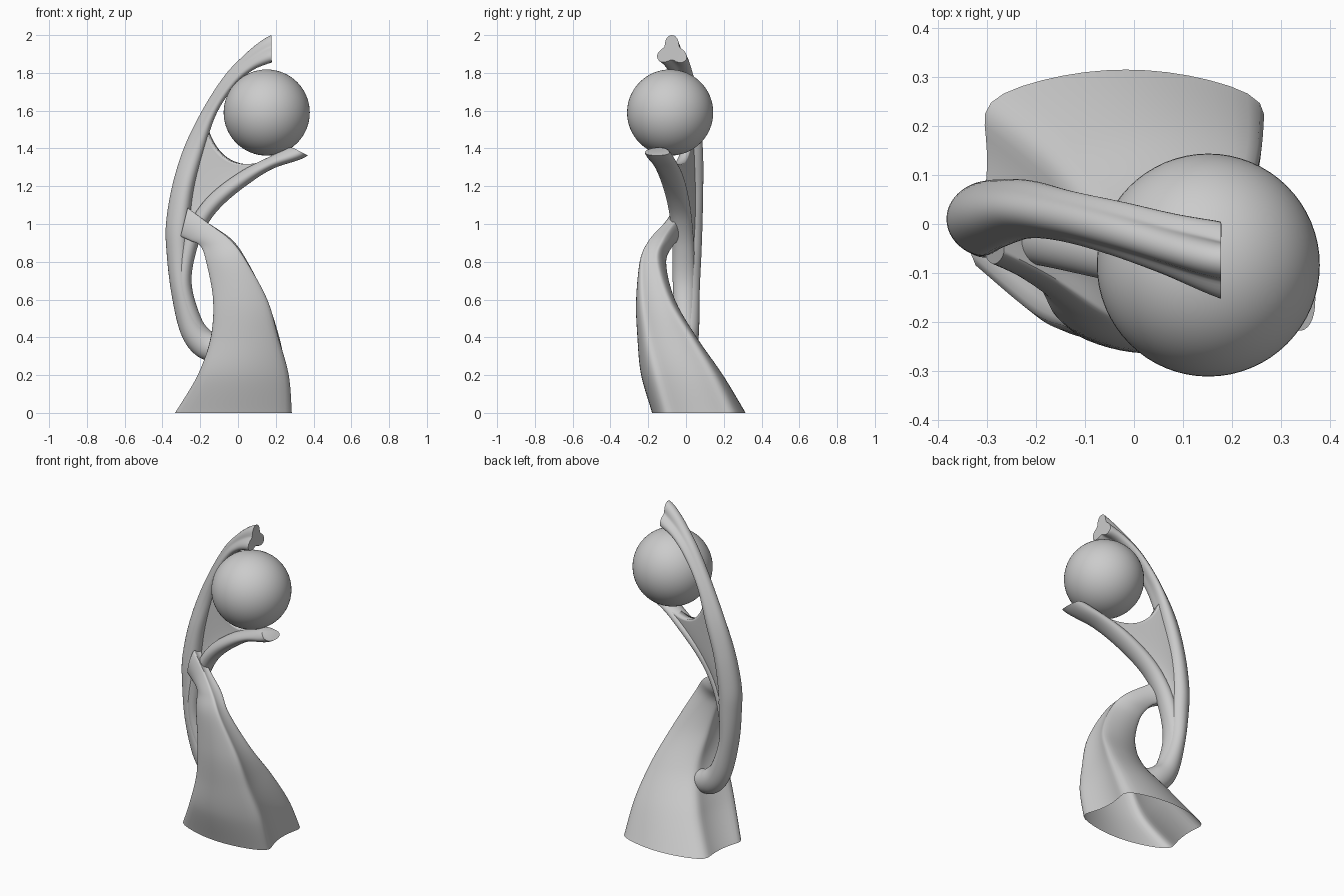
import bpy, bmesh, math
from mathutils import Vector

if "Cube" in bpy.data.objects:
    bpy.data.objects.remove(bpy.data.objects["Cube"])


def spline(keys, steps):
    """Catmull-Rom samples through tuples of numbers."""
    out = []
    last = len(keys) - 1
    for i in range(last):
        a, b, c, d = keys[max(i - 1, 0)], keys[i], keys[i + 1], keys[min(i + 2, last)]
        for j in range(steps):
            t = j / steps
            out.append([0.5 * (2 * q + (r - p) * t + (2 * p - 5 * q + 4 * r - s) * t * t
                               + (3 * q - p - 3 * r + s) * t ** 3)
                        for p, q, r, s in zip(a, b, c, d)])
    out.append(list(keys[-1]))
    return out


def finish(name, bm, angle=40):
    bmesh.ops.recalc_face_normals(bm, faces=bm.faces)
    me = bpy.data.meshes.new(name)
    bm.to_mesh(me)
    bm.free()
    ob = bpy.data.objects.new(name, me)
    bpy.context.collection.objects.link(ob)
    bpy.ops.object.select_all(action='DESELECT')
    ob.select_set(True)
    bpy.context.view_layer.objects.active = ob
    bpy.ops.object.shade_smooth_by_angle(angle=math.radians(angle))
    return ob


def loft(name, rings, cap_start=True):
    """Skin closed rings and cap the ends."""
    bm = bmesh.new()
    rows = [[bm.verts.new(p) for p in ring] for ring in rings]
    n = len(rows[0])
    for a, b in zip(rows, rows[1:]):
        for i in range(n):
            k = (i + 1) % n
            bm.faces.new((a[i], a[k], b[k], b[i]))
    if cap_start:
        bm.faces.new(rows[0][::-1])
    bm.faces.new(rows[-1])
    return finish(name, bm)


def arm(name, keys, end_tangent, lobes):
    """Sweep an oval (x, y, z, half width, half thickness), lobed toward the tip."""
    st = spline(keys, 8)
    pts = [Vector(s[:3]) for s in st]
    end = len(pts) - 1
    rings = []
    for i, s in enumerate(st):
        t = (pts[min(i + 1, end)] - pts[max(i - 1, 0)]).normalized()
        blend = max(0, (i - end + 8) / 8) ** 2
        t = t.lerp(Vector(end_tangent).normalized(), blend).normalized()
        n = t.cross(Vector((0, 1, 0))).normalized()
        w = n.cross(t)
        k = lobes * (i / end) ** 2
        ring = []
        for j in range(48):
            a = 2 * math.pi * j / 48
            r = 1 - k + k * math.cos(3 * (a - math.pi / 2))
            ring.append(pts[i] + w * s[3] * r * math.cos(a) + n * s[4] * r * math.sin(a))
        rings.append(ring)
    return loft(name, rings)


# Twisting pedestal, open underneath: corners front-left, front-right, back-right, back-left
base_keys = [
    (-.35, -.085, 0, .305, -.12, 0, .282, .252, 0, -.315, .252, 0),
    (-.23, -.185, .2, .285, -.17, .2, .27, .155, .2, -.18, .14, .2),
    (-.16, -.21, .4, .225, -.215, .4, .23, .035, .4, -.08, .01, .4),
    (-.142, -.215, .6, .163, -.24, .6, .158, -.085, .6, -.09, -.085, .6),
    (-.172, -.18, .79, .045, -.24, .81, .05, -.15, .81, -.14, -.11, .79),
    (-.2, -.125, .88, -.04, -.195, .92, -.03, -.12, .92, -.19, -.07, .88),
    (-.255, -.09, .91, -.16, -.115, 1.01, -.16, -.06, 1.01, -.255, -.03, .91),
    (-.305, -.065, .93, -.265, -.06, 1.09, -.265, 0, 1.08, -.305, .02, .93),
]
bulges = (.12, -.12, .11, -.09)
rings = []
for s in spline(base_keys, 10):
    c = [Vector(s[i:i + 3]) for i in (0, 3, 6, 9)]
    axis = (c[2] - c[0]).cross(c[3] - c[1]).normalized()
    ring = []
    for e in range(4):
        p, q = c[e], c[(e + 1) % 4]
        out = (q - p).cross(axis)
        for j in range(14):
            t = j / 14
            ring.append(p.lerp(q, t) + out * bulges[e] * 4 * t * (1 - t))
    for _ in range(3):  # round the corners
        ring = [(ring[i - 1] + 2 * ring[i] + ring[(i + 1) % len(ring)]) / 4
                for i in range(len(ring))]
    rings.append(ring)
loft("twisted_base", rings, cap_start=False)

# Tall arm curving over the ball
tall_keys = [
    (-.08, -.03, .335, .06, .065), (-.17, -.005, .36, .065, .075), (-.245, .002, .45, .068, .065),
    (-.302, .002, .65, .072, .053), (-.315, .008, .85, .076, .063), (-.315, .012, 1.0, .078, .066),
    (-.285, .022, 1.2, .073, .062), (-.225, .03, 1.4, .063, .058), (-.142, .015, 1.6, .057, .042),
    (-.035, -.012, 1.76, .062, .044), (.07, -.043, 1.855, .07, .055), (.178, -.075, 1.915, .086, .085),
]
arm("tall_arm", tall_keys, (1, 0, 0), .23)

# Lower arm reaching under the ball
low_keys = [
    (-.16, 0, .38, .045, .05), (-.235, -.005, .47, .055, .05), (-.287, -.01, .68, .06, .042),
    (-.26, -.015, .88, .058, .045), (-.192, -.027, 1.03, .058, .044), (-.1, -.045, 1.14, .06, .044),
    (.04, -.075, 1.247, .063, .04), (.18, -.112, 1.325, .063, .034), (.333, -.153, 1.382, .068, .047),
]
arm("lower_arm", low_keys, (.45, 0, .89), .05)

# Recessed web between the arms, with a sagging upper rim
left = spline([(-.3, .015, .7), (-.3, .025, .95), (-.27, .03, 1.2), (-.17, .02, 1.53)], 8)
right = spline([(-.28, 0, .7), (-.23, -.01, .95), (-.09, -.03, 1.14), (.18, -.09, 1.34)], 8)
bm = bmesh.new()
rows = []
for i, (a, b) in enumerate(zip(left, right)):
    u = i / (len(left) - 1)
    row = []
    for j in range(17):
        v = j / 16
        p = Vector(a).lerp(Vector(b), v)
        hump = 4 * v * (1 - v)
        p.z -= .095 * u ** 3 * hump
        p.x -= .05 * u ** 3 * hump
        p.y += .012 * hump
        row.append(bm.verts.new(p))
    rows.append(row)
for a, b in zip(rows, rows[1:]):
    for j in range(16):
        bm.faces.new((a[j], a[j + 1], b[j + 1], b[j]))
web = finish("arm_web", bm)
mod = web.modifiers.new("thickness", 'SOLIDIFY')
mod.thickness = .05
mod.offset = 0

# Ball held between the arms
bpy.ops.mesh.primitive_uv_sphere_add(segments=64, ring_count=32, radius=.228,
                                     location=(.152, -.084, 1.59))
bpy.context.object.name = "ball"
bpy.ops.object.shade_smooth()
